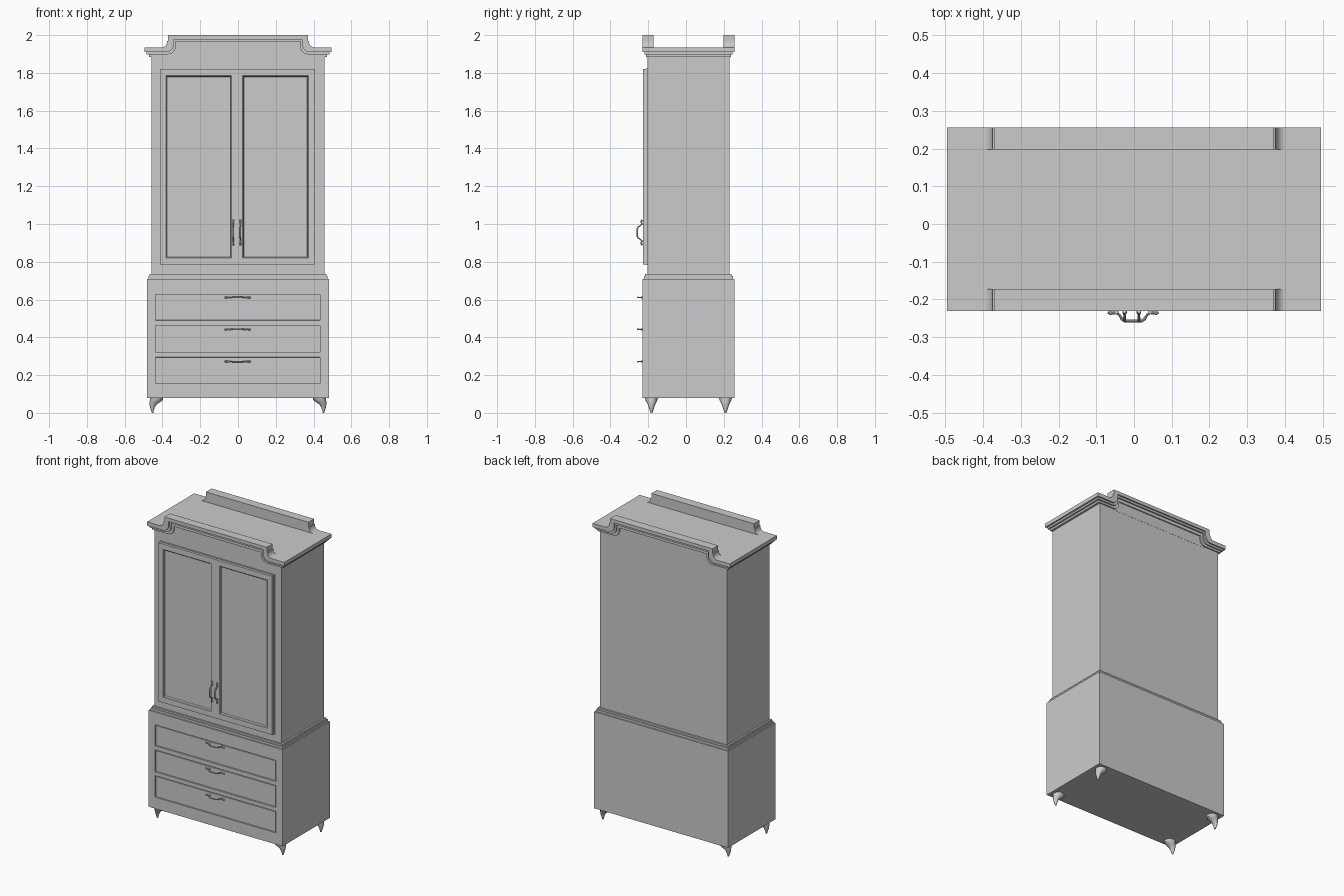
import bpy, bmesh, math

if "Cube" in bpy.data.objects:
    bpy.data.objects.remove(bpy.data.objects["Cube"])

YC = 0.013  # depth centre of the carcass


def finish(name, bm, smooth=False):
    bmesh.ops.recalc_face_normals(bm, faces=bm.faces)
    me = bpy.data.meshes.new(name)
    bm.to_mesh(me)
    bm.free()
    ob = bpy.data.objects.new(name, me)
    bpy.context.collection.objects.link(ob)
    if smooth:
        bpy.ops.object.select_all(action='DESELECT')
        ob.select_set(True)
        bpy.context.view_layer.objects.active = ob
        bpy.ops.object.shade_smooth_by_angle(angle=math.radians(40))
    return ob


def loft(name, rings, smooth=False):
    """Closed solid through a list of equal-length vertex rings."""
    bm = bmesh.new()
    vs = [[bm.verts.new(p) for p in r] for r in rings]
    n = len(vs[0])
    for a, b in zip(vs, vs[1:]):
        for i in range(n):
            j = (i + 1) % n
            bm.faces.new((a[i], a[j], b[j], b[i]))
    bm.faces.new(vs[0][::-1])
    bm.faces.new(vs[-1])
    return finish(name, bm, smooth)


def box(name, x0, x1, y0, y1, z0, z1):
    r = [(x0, y0), (x1, y0), (x1, y1), (x0, y1)]
    return loft(name, [[(x, y, z) for x, y in r] for z in (z0, z1)])


def panelled_box(name, xs, zs, y0, y1, is_panel, insets):
    """Box whose front is a grid; the chosen cells get moulded insets."""
    bm = bmesh.new()
    g = [[bm.verts.new((x, y0, z)) for z in zs] for x in xs]
    panels = []
    for i in range(len(xs) - 1):
        for k in range(len(zs) - 1):
            f = bm.faces.new((g[i][k], g[i + 1][k], g[i + 1][k + 1], g[i][k + 1]))
            if is_panel(i, k):
                panels.append(f)
    bm.normal_update()
    rim = [e for e in bm.edges if e.is_boundary]
    for thick, depth in insets:
        bmesh.ops.inset_individual(bm, faces=panels, thickness=thick, depth=depth)
        bm.normal_update()
    ext = bmesh.ops.extrude_edge_only(bm, edges=rim)['geom']
    for v in ext:
        if isinstance(v, bmesh.types.BMVert):
            v.co.y = y1
    back = [e for e in bm.edges if e.is_boundary]
    bmesh.ops.contextual_create(bm, geom=back)
    return finish(name, bm)


# lower chest with three drawer fronts
panelled_box("drawer_chest", [-.483, -.437, .435, .483],
             [.08, .155, .295, .32, .463, .49, .627, .71], -.23, .256,
             lambda i, k: i == 1 and k in (1, 3, 5),
             [(.001, -.009), (.006, 0), (.001, .005)])

# stepped ledge between the chest and the cabinet
for n, (d, z0, z1) in enumerate([(.008, .705, .724), (.014, .72, .735)]):
    box(f"waist_ledge_{n}", -.483 + d, .483 - d, -.23 + d, .256 - d, z0, z1)

# upper cabinet
box("upper_cabinet", -.458, .458, -.205, .23, .73, 1.93)

# double door front
box("door_backing", -.416, .411, -.212, -.2, .782, 1.823)
panelled_box("double_doors", [-.413, -.382, -.035, .025, .372, .405],
             [.785, .82, 1.785, 1.82], -.228, -.204,
             lambda i, k: k == 1 and i in (1, 3),
             [(.005, -.003), (.003, -.012)])

# stepped cornice slab
for n, (ex, z0, z1) in enumerate([(.495, 1.91, 1.935), (.484, 1.898, 1.912), (.472, 1.885, 1.9)]):
    box(f"cornice_slab_{n}", -ex, ex, -.2, .225, z0, z1)


def mirrored(half):
    return half + [(-x, z) for x, z in half[::-1]]


def sweep_up(xc, z0, r, rz):
    """Quarter curve, leaving level and ending upright."""
    return [(-xc - r + r * math.sin(a), z0 + rz * (1 - math.cos(a)))
            for a in (math.radians(15 * i) for i in range(7))]


def arch_layer(name, ex, z0, xc, z1, ya, yb):
    top = mirrored([(-ex, 1.935)] + sweep_up(.375, 1.935, .027, .033) + [(-.37, 1.97), (-.37, 2.0)])
    low = mirrored([(-ex, z0)] + sweep_up(xc, z0, .042, .042) + [(-xc, z1)])
    outline = low + top[::-1]
    loft(name, [[(x, y, z) for x, z in outline] for y in (ya, yb)])


# raised cornice boards, front and back
for side, flip in (("front", 1), ("back", -1)):
    for n, (ex, z0, xc, z1, d) in enumerate([(.495, 1.91, .34, 1.978, .243),
                                             (.484, 1.898, .33, 1.965, .234),
                                             (.472, 1.885, .315, 1.945, .225)]):
        arch_layer(f"{side}_cornice_{n}", ex, z0, xc, z1, YC - flip * d, YC - flip * .185)
    ya, yb = sorted((YC - flip * .218, YC - flip * .185))
    box(f"{side}_cornice_infill", -.35, .35, ya, yb, 1.88, 1.985)


# bail handles
def handle(name, centre, upright):
    half = [(-.066, -.232), (-.06, -.236), (-.045, -.236), (-.037, -.24), (-.03, -.252), (-.022, -.257)]
    pts = half + [(-t, y) for t, y in half[::-1]]
    cu = bpy.data.curves.new(name, 'CURVE')
    cu.dimensions = '3D'
    cu.bevel_depth = .004
    cu.bevel_resolution = 2
    cu.use_fill_caps = True
    sp = cu.splines.new('POLY')
    sp.points.add(len(pts) - 1)
    x, z = centre
    for p, (t, y) in zip(sp.points, pts):
        p.co = (x, y, z + t, 1) if upright else (x + t, y, z, 1)
        p.radius = 1.3 if abs(t) > .055 else (.75 if abs(t) > .03 else 1)
    ob = bpy.data.objects.new(name, cu)
    bpy.context.collection.objects.link(ob)
    bpy.ops.object.select_all(action='DESELECT')
    ob.select_set(True)
    bpy.context.view_layer.objects.active = ob
    bpy.ops.object.convert(target='MESH')
    bpy.ops.object.shade_smooth_by_angle(angle=math.radians(40))
    # mounting studs
    for s in (-1, 1):
        cx, cz = (x, z + s * .045) if upright else (x + s * .045, z)
        loft(f"{name}_stud", [[(cx + .006 * math.cos(a * math.pi / 5), y, cz + .006 * math.sin(a * math.pi / 5))
                               for a in range(10)] for y in (-.22, -.237)], True)


handle("left_door_handle", (-.025, .955), True)
handle("right_door_handle", (.013, .955), True)
for n, z in enumerate((.272, .442, .611)):
    handle(f"drawer_handle_{n}", (-.002, z), False)

# claw feet: (height, centre x, x radius, y radius)
claw = [(.082, .43, .035, .035), (.066, .433, .034, .031), (.056, .441, .027, .026), (.045, .449, .019, .02),
        (.03, .453, .013, .015), (.012, .453, .007, .009), (0, .452, .004, .005)]
for sx in (-1, 1):
    for y, row in ((-.183, "front"), (.209, "back")):
        loft(f"{row}_{'left' if sx < 0 else 'right'}_foot",
             [[(sx * (cx + rx * math.cos(a * math.pi / 6)), y + ry * math.sin(a * math.pi / 6), z)
               for a in range(12)] for z, cx, rx, ry in claw], True)
